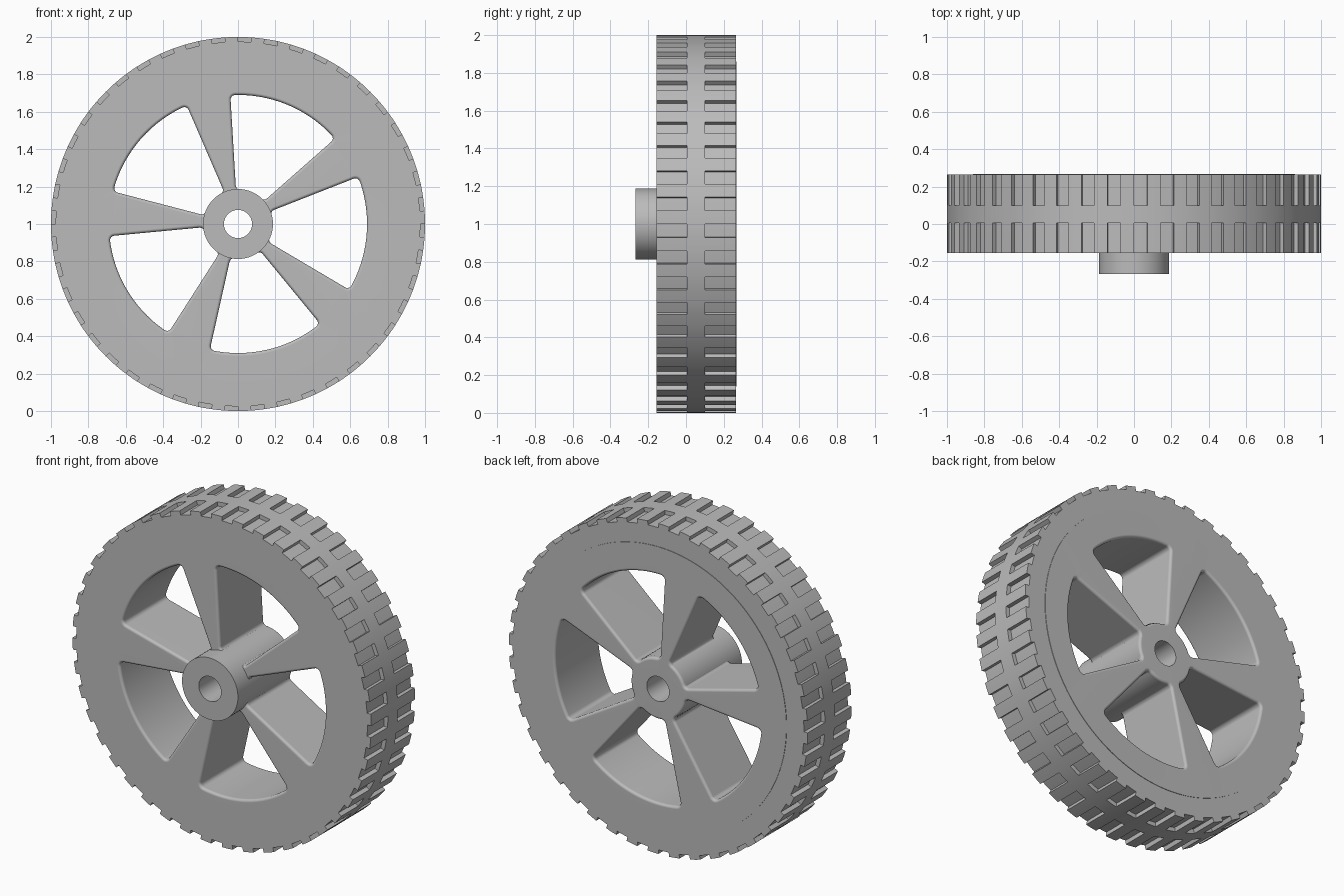
import bpy, bmesh
from math import sin, cos, asin, pi, radians

if "Cube" in bpy.data.objects:
    bpy.data.objects.remove(bpy.data.objects["Cube"])

FRONT, BACK, RIM_BACK = -0.155, 0.265, 0.268
HUB_FRONT = -0.268
SEAM, GROOVE, OUTER = 0.86, 0.975, 1.0
BORE, HUB = 0.075, 0.187
BAND = (0.005, 0.10)             # plain band between the two tread rows
NOTCHES, STEPS = 44, 4           # notches per row, segments per notch period
SEGS = NOTCHES * STEPS

grey = bpy.data.materials.new("wheel grey")
grey.use_nodes = True
grey.diffuse_color = (0.5, 0.5, 0.5, 1)
grey.node_tree.nodes["Principled BSDF"].inputs["Base Color"].default_value = grey.diffuse_color


def polar(r, angle, y):
    return (r * cos(angle), y, 1 + r * sin(angle))


def finish(name, bm):
    bmesh.ops.remove_doubles(bm, verts=bm.verts, dist=0.0001)
    bmesh.ops.recalc_face_normals(bm, faces=bm.faces)
    mesh = bpy.data.meshes.new(name)
    bm.to_mesh(mesh)
    bm.free()
    mesh.materials.append(grey)
    obj = bpy.data.objects.new(name, mesh)
    bpy.context.collection.objects.link(obj)
    bpy.ops.object.select_all(action='DESELECT')
    obj.select_set(True)
    bpy.context.view_layer.objects.active = obj
    bpy.ops.object.shade_smooth_by_angle(angle=radians(35))
    weighted = obj.modifiers.new("even_shading", 'WEIGHTED_NORMAL')
    weighted.keep_sharp = True
    return obj


def ring(bm, points):
    verts = [bm.verts.new(p) for p in points]
    for i, v in enumerate(verts):
        bm.edges.new((verts[i - 1], v))
    return verts


def circle(bm, r, y, n=SEGS):
    return ring(bm, [polar(r, 2 * pi * i / n, y) for i in range(n)])


def bridge(bm, a, b):
    for i in range(len(a)):
        bm.faces.new((a[i - 1], a[i], b[i], b[i - 1]))


def fill(bm, loops, normal):
    edges = [bm.edges.get((l[i - 1], l[i])) for l in loops for i in range(len(l))]
    bmesh.ops.triangle_fill(bm, use_beauty=True, use_dissolve=False,
                            edges=edges, normal=normal)


# Tire: radial slices, alternating between lug and notch sections
def tire():
    bm = bmesh.new()
    a, b = BAND
    notch = [(SEAM, FRONT), (GROOVE, FRONT), (GROOVE, a), (OUTER, a),
             (OUTER, b), (GROOVE, b), (GROOVE, BACK), (SEAM, BACK)]
    lug = [(SEAM, FRONT), (GROOVE, FRONT), (OUTER, FRONT), (OUTER, a),
           (OUTER, b), (OUTER, BACK), (GROOVE, BACK), (SEAM, BACK)]
    for i in range(SEGS):
        t0, t1 = 2 * pi * i / SEGS, 2 * pi * (i + 1) / SEGS
        section = lug if i % STEPS < STEPS // 2 else notch
        for (r0, y0), (r1, y1) in zip(section, section[1:]):
            bm.faces.new([bm.verts.new(p) for p in (
                polar(r0, t0, y0), polar(r1, t0, y1),
                polar(r1, t1, y1), polar(r0, t1, y0))])
        # lug side walls
        if i % (STEPS // 2) == 0:
            for y0, y1 in ((FRONT, a), (b, BACK)):
                bm.faces.new([bm.verts.new(p) for p in (
                    polar(GROOVE, t0, y0), polar(OUTER, t0, y0),
                    polar(OUTER, t0, y1), polar(GROOVE, t0, y1))])
    return finish("tire", bm)


# Rounded sector outline of one window, enlarged by the given offset
def window_outline(middle, offset, y):
    half, inner, outer, corner = radians(26), 0.184, 0.69, 0.025
    side = half + pi / 2
    pts = []

    def arc(r_mid, start, end, n=6):
        phi = half - asin(corner / r_mid)
        for k in range(n + 1):
            d = start(phi) + (end(phi) - start(phi)) * k / n
            pts.append((r_mid * cos(phi) + (corner + offset) * cos(d),
                        r_mid * sin(phi) + (corner + offset) * sin(d)))
        return phi

    def rim_arc(r, phi, fractions):
        pts.extend((r * cos(phi * f), r * sin(phi * f)) for f in fractions)

    outer_phi = half - asin(corner / (outer - corner))
    inner_phi = half - asin(corner / (inner + corner))
    rim_arc(outer + offset, outer_phi, [k / 12 for k in range(12)])
    arc(outer - corner, lambda p: p, lambda p: side)
    arc(inner + corner, lambda p: side, lambda p: p + pi)
    rim_arc(inner - offset, inner_phi, [k / 6 for k in range(5, -1, -1)])
    # mirror the half outline
    pts += [(u, -v) for u, v in pts[-2:0:-1]]
    c, s = cos(middle), sin(middle)
    return [(u * c - v * s, y, 1 + u * s + v * c) for u, v in pts]


# Rim with five spokes: flat faces pierced by filleted windows
def rim():
    bm = bmesh.new()
    fillet, n = 0.016, 5
    front = [circle(bm, SEAM, FRONT), circle(bm, 0.15, FRONT, 64)]
    back = [circle(bm, SEAM, RIM_BACK), circle(bm, BORE, RIM_BACK, 64)]
    bridge(bm, front[0], back[0])
    turns = [pi / 2 * k / n for k in range(n + 1)]
    steps = [(fillet * (1 - sin(t)), FRONT + fillet * (1 - cos(t))) for t in turns]
    steps += [(fillet * (1 - sin(t)), RIM_BACK - fillet * (1 - cos(t)))
              for t in reversed(turns)]
    for k in range(5):
        middle = radians(67.4 + 72 * k)
        loops = [ring(bm, window_outline(middle, o, y)) for o, y in steps]
        for a, b in zip(loops, loops[1:]):
            bridge(bm, a, b)
        front.append(loops[0])
        back.append(loops[-1])
    fill(bm, front, (0, -1, 0))
    fill(bm, back, (0, 1, 0))
    return finish("spoked_rim", bm)


# Hub: sleeve with a through bore
def hub():
    bm = bmesh.new()
    section = [(BORE, RIM_BACK), (BORE, HUB_FRONT), (HUB, HUB_FRONT),
               (HUB, RIM_BACK - 0.02)]
    loops = [circle(bm, r, y, 64) for r, y in section]
    for a, b in zip(loops, loops[1:]):
        bridge(bm, a, b)
    return finish("hub", bm)


tire()
rim()
hub()
